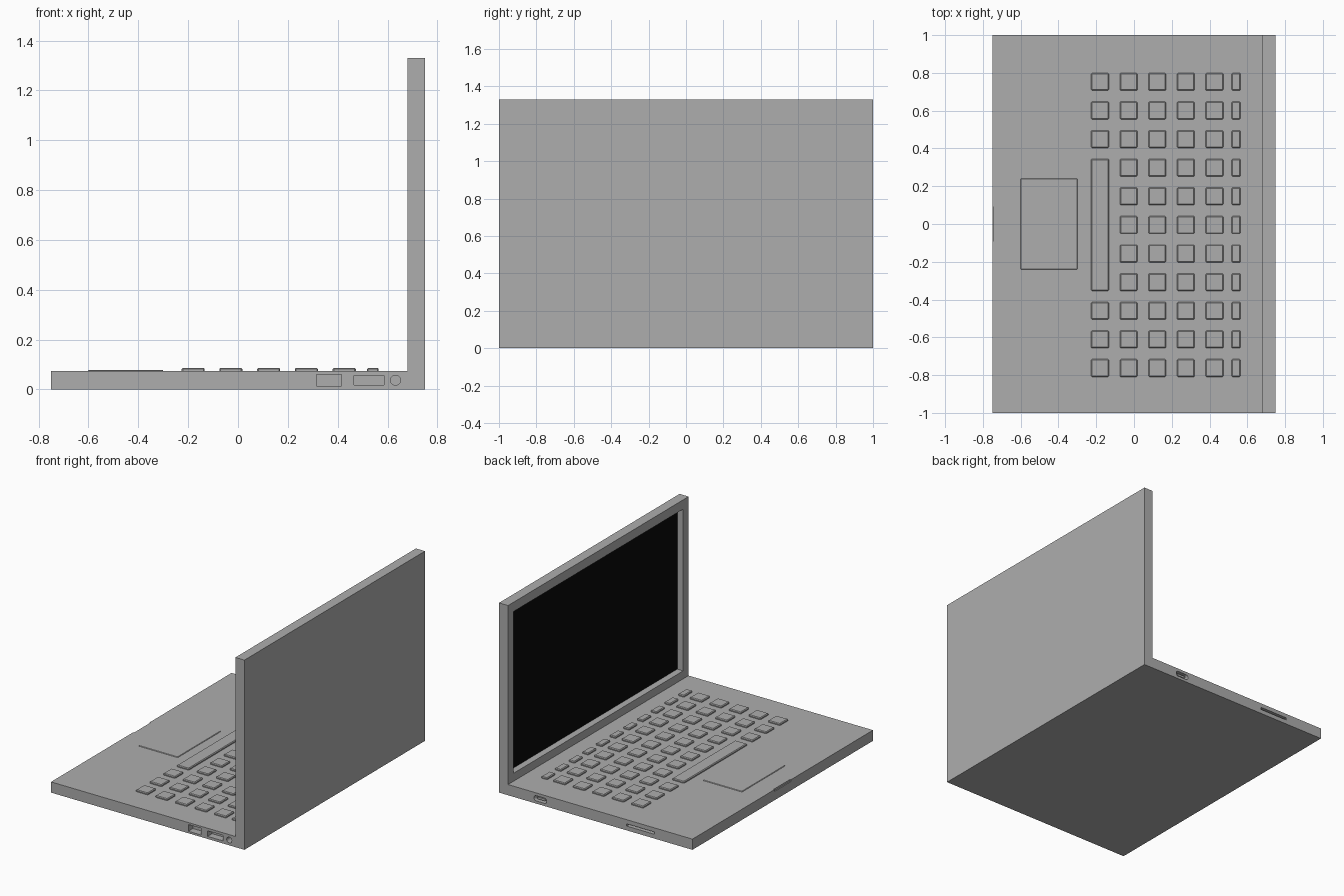
import bpy, bmesh, math

if "Cube" in bpy.data.objects:
    bpy.data.objects.remove(bpy.data.objects["Cube"])

TOP = 0.075      # deck height
LID = 0.68       # inner face of the lid


def material(name, v):
    m = bpy.data.materials.new(name)
    m.diffuse_color = (v, v, v, 1)
    m.use_nodes = True
    m.node_tree.nodes["Principled BSDF"].inputs["Base Color"].default_value = m.diffuse_color
    return m


GREY = material("casing_grey", 0.42)
BLACK = material("display_black", 0.003)


def finish(name, bm, mat=GREY):
    bmesh.ops.recalc_face_normals(bm, faces=bm.faces)
    me = bpy.data.meshes.new(name)
    bm.to_mesh(me)
    bm.free()
    me.materials.append(mat)
    ob = bpy.data.objects.new(name, me)
    bpy.context.collection.objects.link(ob)
    return ob


def add_box(bm, x, y, z):
    """Box from (min, max) ranges."""
    lo, hi = [[bm.verts.new((a, b, c)) for a, b in
               ((x[0], y[0]), (x[1], y[0]), (x[1], y[1]), (x[0], y[1]))] for c in z]
    bm.faces.new(lo)
    bm.faces.new(hi)
    for k in range(4):
        n = (k + 1) % 4
        bm.faces.new((lo[k], lo[n], hi[n], hi[k]))


def box(name, x, y, z, mat=GREY):
    bm = bmesh.new()
    add_box(bm, x, y, z)
    return finish(name, bm, mat)


def prism(name, outline, y):
    """Extrude an (x, z) outline along y."""
    bm = bmesh.new()
    f = bm.faces.new([bm.verts.new((px, y[0], pz)) for px, pz in outline])
    ext = bmesh.ops.extrude_face_region(bm, geom=[f])["geom"]
    bmesh.ops.translate(bm, vec=(0, y[1] - y[0], 0),
                        verts=[v for v in ext if isinstance(v, bmesh.types.BMVert)])
    return finish(name, bm)


def stadium(cx, cz, half, r, n=8):
    """Rounded slot outline; half = half of the straight length."""
    pts = []
    for side in (1, -1):
        for k in range(n + 1):
            a = -math.pi / 2 + math.pi * k / n
            pts.append((cx + side * (half + r * math.cos(a)), cz + side * r * math.sin(a)))
    return pts


def bevel(ob, width):
    mod = ob.modifiers.new("bevel", 'BEVEL')
    mod.width = width
    mod.segments = 1


def cut(target, cutter):
    cutter.hide_render = True
    mod = target.modifiers.new("cut", 'BOOLEAN')
    mod.operation = 'DIFFERENCE'
    mod.solver = 'EXACT'
    mod.object = cutter
    bpy.context.view_layer.objects.active = target
    bpy.ops.object.modifier_apply(modifier=mod.name)
    bpy.data.objects.remove(cutter, do_unlink=True)


# Shell: deck and upright lid as one L-shaped profile
shell = prism("laptop_shell", [(-0.75, 0), (0.75, 0), (0.75, 1.33), (LID, 1.33),
                               (LID, TOP), (-0.75, TOP)], (-1, 1))

# Screen recess and finger notch
cut(shell, box("screen_cutter", (LID - 0.05, LID + 0.048), (-0.94, 0.94), (0.131, 1.265)))
cut(shell, box("notch_cutter", (-0.8, -0.743), (-0.09, 0.09), (0.062, 0.2)))

# Ports on the right-hand edge (y = -1)
cut(shell, box("port_a_cutter", (0.315, 0.415), (-1.05, -0.95), (0.014, 0.061)))
cut(shell, box("port_b_cutter", (0.465, 0.585), (-1.05, -0.95), (0.018, 0.057)))
cut(shell, prism("audio_cutter", stadium(0.632, 0.037, 0.0001, 0.02, 12), (-1.05, -0.95)))

# Ports on the opposite edge (y = +1)
cut(shell, prism("power_cutter", stadium(0.43, 0.037, 0.032, 0.018), (0.96, 1.05)))
cut(shell, box("card_cutter", (-0.457, -0.24), (0.95, 1.05), (0.03, 0.046)))
prism("power_contact", stadium(0.43, 0.037, 0.026, 0.007), (0.96, 0.99))

# Display panel
box("display_panel", (LID + 0.046, LID + 0.049), (-0.94, 0.94), (0.131, 1.265), BLACK)

# Trackpad
bevel(box("trackpad", (-0.602, -0.3), (-0.24, 0.24), (TOP - 0.008, TOP + 0.004)), 0.003)

# Keyboard: 11 columns by 6 rows, bottom row interrupted by the space bar
PITCH = 0.1515
KEY_Z = (TOP - 0.008, TOP + 0.012)
OFFSET = -0.005
bm = bmesh.new()
for row in range(6):
    cx, half = -0.18 + row * PITCH, 0.0465
    if row == 5:
        cx, half = 0.541, 0.0235
    for col in range(-5, 6):
        if row == 0 and abs(col) < 3:
            continue
        cy = col * PITCH + OFFSET
        add_box(bm, (cx - half, cx + half), (cy - 0.0465, cy + 0.0465), KEY_Z)
bevel(finish("keys", bm), 0.005)
bevel(box("space_bar", (-0.2265, -0.1335), (-0.35 + OFFSET, 0.35 + OFFSET), KEY_Z), 0.005)
